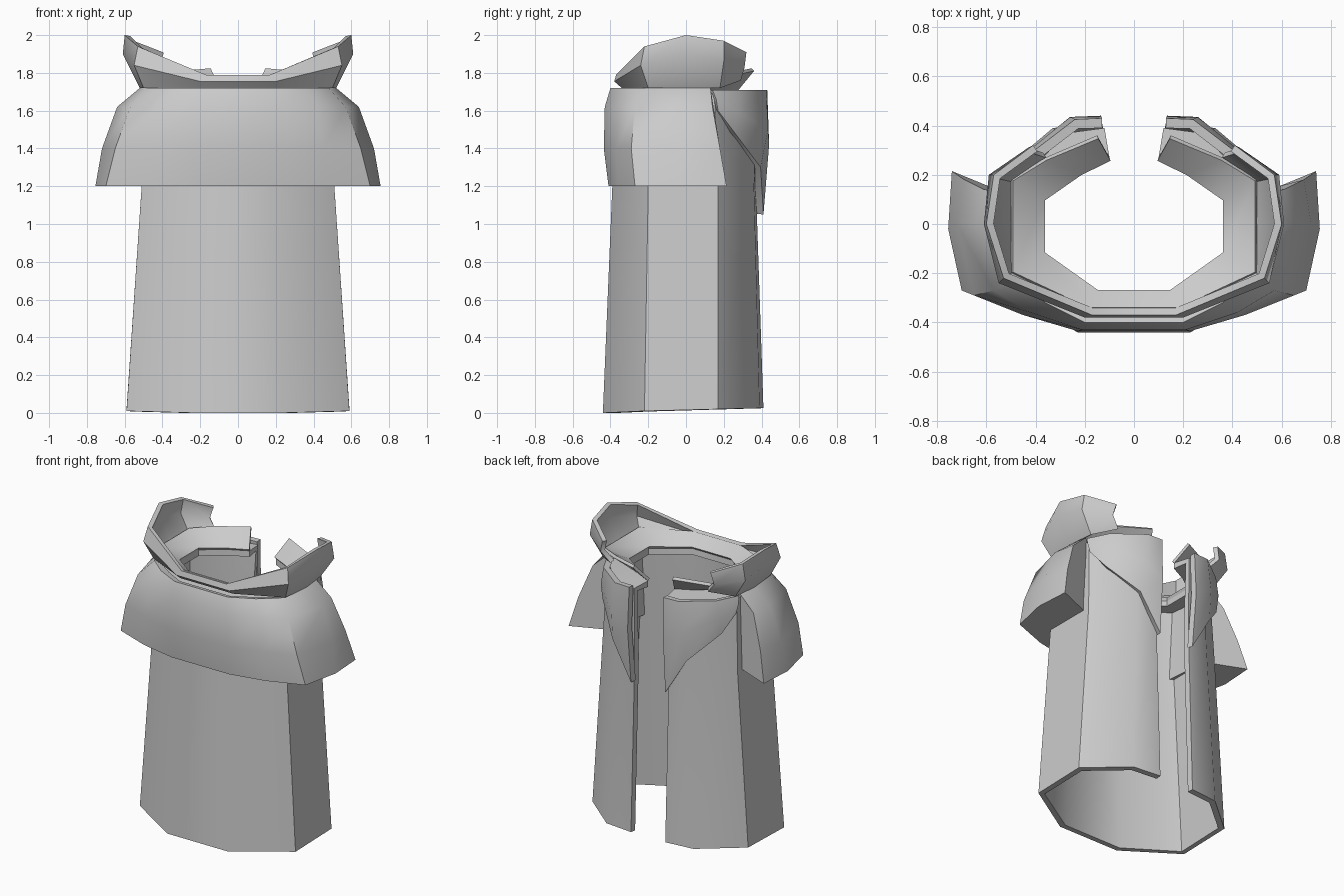
import bpy

if "Cube" in bpy.data.objects:
    bpy.data.objects.remove(bpy.data.objects["Cube"])

def mirrored(half):
    # right half runs front to back; mirror gives an open ring around the front
    return [(-x, y, z) for x, y, z in reversed(half)] + list(half)

def at(z, pts):
    return [(x, y, z) for x, y in pts]

def make(name, verts, faces, thick=0):
    mesh = bpy.data.meshes.new(name)
    mesh.from_pydata(verts, [], faces)
    obj = bpy.data.objects.new(name, mesh)
    bpy.context.collection.objects.link(obj)
    bpy.ops.object.select_all(action='DESELECT')
    obj.select_set(True)
    bpy.context.view_layer.objects.active = obj
    if thick:
        mod = obj.modifiers.new("thickness", 'SOLIDIFY')
        mod.thickness = thick
        mod.offset = -1
        bpy.ops.object.modifier_apply(modifier=mod.name)
    bpy.ops.object.shade_smooth_by_angle(angle=0.75)
    return obj

def loft(name, rows, thick=0, solid=False):
    # skin a list of rows; solid closes the loop of rows and caps both ends
    n, m = len(rows[0]), len(rows)
    faces = []
    for r in range(m if solid else m - 1):
        a, b = r * n, ((r + 1) % m) * n
        faces += [(a + i, a + i + 1, b + i + 1, b + i) for i in range(n - 1)]
    if solid:
        faces.append([r * n for r in range(m)])
        faces.append([r * n + n - 1 for r in reversed(range(m))])
    return make(name, [p for row in rows for p in row], faces, thick)

neck = at(1.70, [(.15, -.28), (.37, -.12), (.37, .10), (.22, .21), (.10, .27)])

# long coat body, open at the back
hem = [(.23, -.44, 0), (.59, -.22, .01), (.59, .17, .02), (.33, .39, .025), (.13, .41, .025)]
body = [hem,
        at(1.2, [(.20, -.39), (.51, -.20), (.51, .17), (.28, .36), (.13, .37)]),
        at(1.69, [(.19, -.37), (.49, -.18), (.49, .15), (.27, .37), (.12, .39)]),
        neck]
loft("coat_body", [mirrored(r) for r in body], 0.04)

# funnel-shaped neck band inside the collar
band = [neck, [(.19, -.35, 1.77), (.50, -.20, 1.77), (.50, .18, 1.77),
               (.36, .27, 1.79), (.15, .36, 1.81)]]
loft("neck_band", [mirrored(r) for r in band], 0.02)

# shoulder cape: flared outer rows, then inner rows against the body
inner = [(.19, -.36), (.32, -.29), (.45, -.20), (.47, 0), (.46, .10)]
cape = [at(1.20, inner),
        at(1.20, [(.22, -.41), (.46, -.36), (.70, -.27), (.755, -.02), (.74, .215)]),
        at(1.40, [(.23, -.435), (.45, -.37), (.65, -.29), (.72, 0), (.69, .18)]),
        at(1.62, [(.21, -.43), (.42, -.36), (.57, -.27), (.64, 0), (.61, .14)]),
        at(1.72, [(.20, -.40), (.36, -.32), (.48, -.22), (.52, 0), (.50, .13)]),
        at(1.71, inner)]
loft("shoulder_cape", [mirrored(r) for r in cape], solid=True)

# raised collar, low in front and high at the sides
collar = [[(.20, -.34, 1.72), (.50, -.20, 1.72), (.52, 0, 1.72), (.50, .18, 1.72), (.37, .29, 1.76)],
          [(.20, -.38, 1.755), (.55, -.24, 1.84), (.61, 0, 1.90), (.59, .20, 1.86), (.43, .31, 1.83)],
          [(.17, -.37, 1.79), (.53, -.22, 1.94), (.60, 0, 2.0), (.57, .20, 1.97), (.41, .32, 1.91)]]
loft("collar", [mirrored(r) for r in collar], 0.03)

# pointed lapels folded over the back opening
lapel = [[(.50, .17, 1.60), (.45, .26, 1.48), (.28, .395, 1.30), (.13, .41, 1.05)],
         [(.51, .16, 1.66), (.45, .28, 1.59), (.26, .435, 1.50), (.135, .44, 1.42)],
         [(.50, .14, 1.71), (.43, .28, 1.71), (.24, .425, 1.71), (.13, .43, 1.71)]]
loft("lapel_right", lapel, 0.04)
loft("lapel_left", [[(-x, y, z) for x, y, z in reversed(r)] for r in lapel], 0.04)
